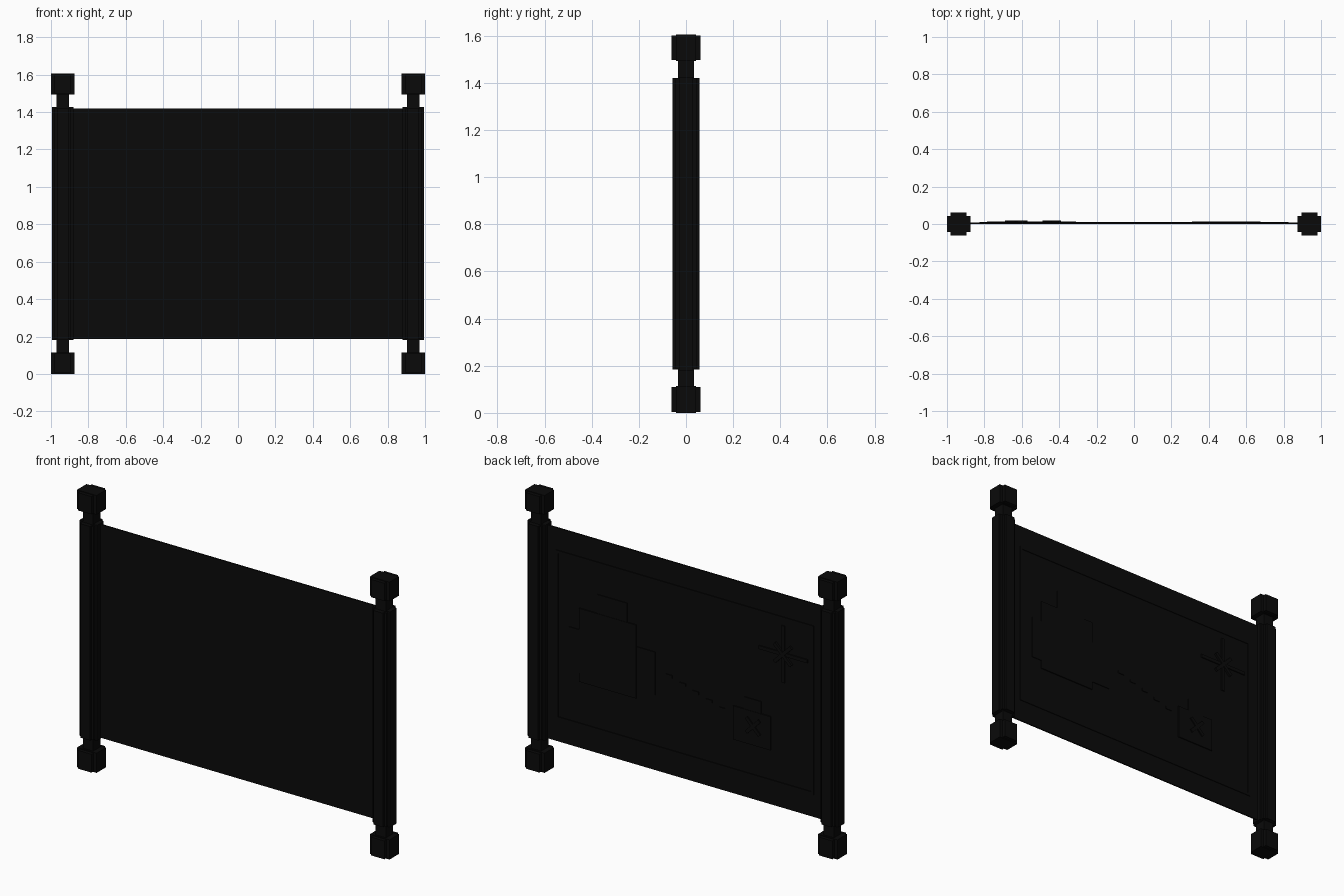
import bpy
import math
from mathutils import Matrix, Vector

cube = bpy.data.objects.get("Cube")
if cube:
    bpy.data.objects.remove(cube, do_unlink=True)

black = bpy.data.materials.new("black")
black.use_nodes = True
black.diffuse_color = (0.003, 0.003, 0.003, 1)
black.node_tree.nodes["Principled BSDF"].inputs["Base Color"].default_value = (0.003, 0.003, 0.003, 1)


def box(name, x, y, z, angle=0):
    """Box spanning the given (low, high) ranges, turned about y by angle degrees."""
    mid = Vector([(a + b) / 2 for a, b in (x, y, z)])
    size = [b - a for a, b in (x, y, z)]
    bpy.ops.mesh.primitive_cube_add(size=1)
    ob = bpy.context.object
    ob.name = name
    turn = Matrix.Rotation(math.radians(angle), 4, 'Y')
    ob.data.transform(Matrix.Translation(mid) @ turn @ Matrix.Diagonal((*size, 1)))
    ob.data.materials.append(black)
    return ob


def stepped_post(name, cx, long, short, z):
    """Two crossed boxes giving a blocky rounded column."""
    lo, hi = z
    box(name + "_wide", (cx - long, cx + long), (-short, short), z)
    box(name + "_deep", (cx - short, cx + short), (-long, long), (lo + 0.004, hi - 0.004))


# Rolled ends with necks and knobs
for side, s in (("left", 1), ("right", -1)):
    cx = 0.9375 * s
    stepped_post(side + "_roll", cx, 0.057, 0.03, (0.18, 1.426))
    box(side + "_roll_core", (cx - 0.044, cx + 0.044), (-0.044, 0.044), (0.186, 1.42))
    box(side + "_rod", (cx - 0.033, cx + 0.033), (-0.033, 0.033), (0.05, 1.55))
    stepped_post(side + "_bottom_knob", cx, 0.0625, 0.043, (0, 0.114))
    stepped_post(side + "_top_knob", cx, 0.0625, 0.043, (1.494, 1.605))

# Sheet stretched between the rolls
box("sheet", (-0.92, 0.92), (0, 0.008), (0.186, 1.42))

LOW, MID, HIGH = (0.006, 0.012), (0.006, 0.014), (0.006, 0.02)

# Thin border on the back of the sheet
for s in (-1, 1):
    edge = 0.818 * s
    box("border_side", (edge - 0.008, edge + 0.008), LOW, (0.315, 1.292))
    level = 0.803 + 0.481 * s
    box("border_strip", (-0.826, 0.826), LOW, (level - 0.008, level + 0.008))

# Large island
box("large_island", (0.31, 0.675), MID, (0.57, 0.995))
box("large_island_arms", (0.19, 0.74), LOW, (0.62, 0.87))
box("large_island_top", (0.37, 0.56), LOW, (0.9, 1.105))

# Small island with a cross mark
box("small_island", (-0.55, -0.31), MID, (0.5, 0.695))
box("small_island_top", (-0.488, -0.38), LOW, (0.6, 0.765))
for angle in (45, -45):
    box("cross_mark", (-0.5, -0.38), HIGH, (0.6, 0.62), angle)

# Dashed trail between the islands
for i in range(5):
    x, z = 0.1 - 0.085 * i, 0.755 - 0.025 * i
    box("trail_dash", (x - 0.02, x + 0.02), LOW, (z - 0.008, z + 0.008))

# Compass star
for angle, reach, depth in ((0, 0.155, MID), (90, 0.165, MID), (45, 0.075, HIGH), (-45, 0.075, HIGH)):
    box("compass_arm", (-0.63 - reach, -0.63 + reach), depth, (1.067, 1.087), angle)
